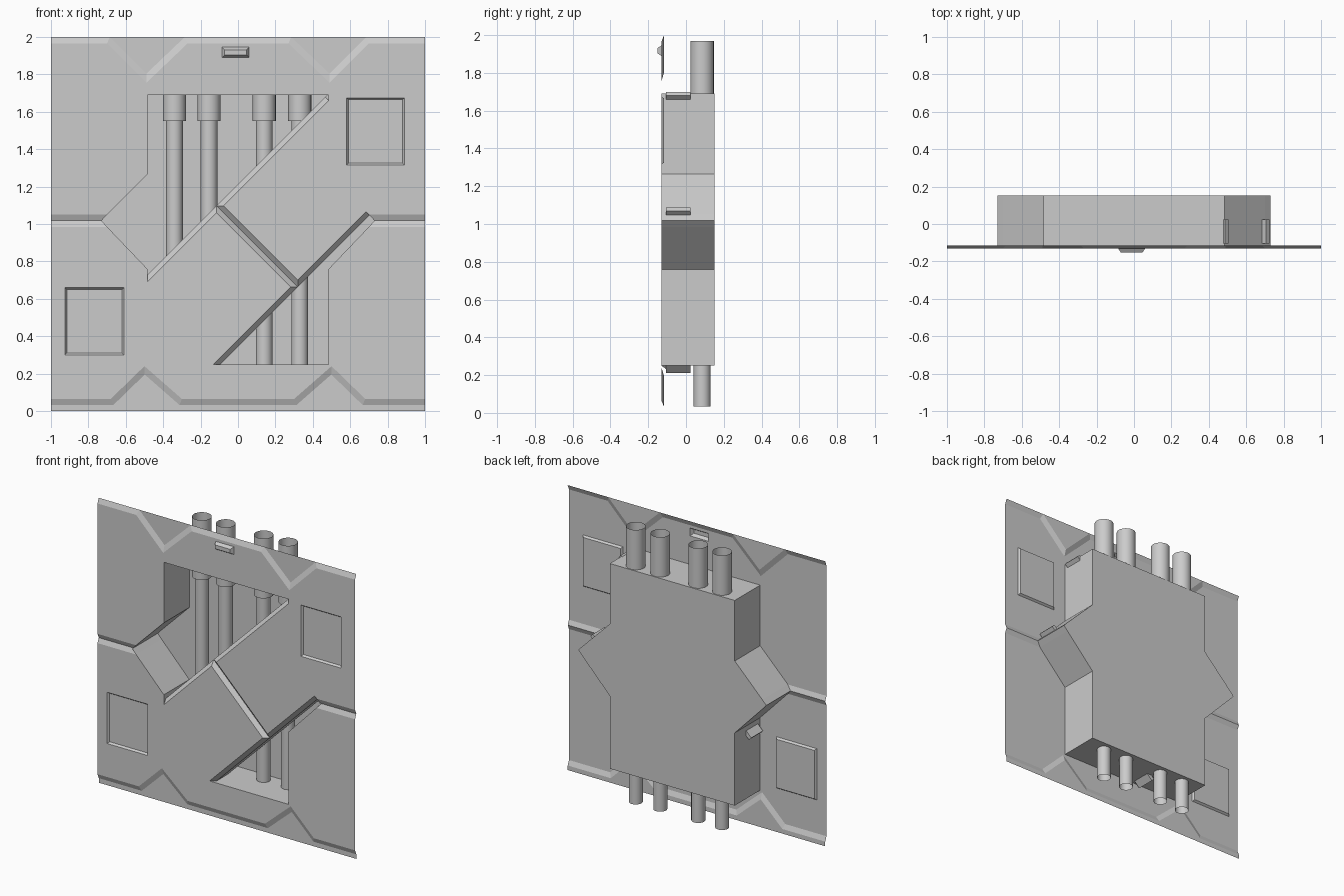
import bpy, bmesh, math
from mathutils import Vector
from mathutils.geometry import tessellate_polygon

if "Cube" in bpy.data.objects:
    bpy.data.objects.remove(bpy.data.objects["Cube"])

FRONT, FLOOR, BACK = -0.13, -0.116, 0.152
BEVEL_BACK, FLANGE_BACK = -0.105, 0.025


def at(points, y):
    return [Vector((x, y, z)) for x, z in points]


def build(name, polys, closed=False):
    """Make an object from polygons; sheets face the front."""
    bm = bmesh.new()
    for poly in polys:
        bm.faces.new([bm.verts.new(p) for p in poly])
    bmesh.ops.remove_doubles(bm, verts=bm.verts, dist=0.0005)
    bm.normal_update()
    if closed:
        bmesh.ops.recalc_face_normals(bm, faces=bm.faces)
    else:
        bmesh.ops.reverse_faces(bm, faces=[f for f in bm.faces if f.normal.y > 0])
    mesh = bpy.data.meshes.new(name)
    bm.to_mesh(mesh)
    bm.free()
    obj = bpy.data.objects.new(name, mesh)
    bpy.context.collection.objects.link(obj)
    return obj


def flat(outline, y, holes=()):
    """Triangles filling an outline with holes."""
    loops = [[Vector((x, z, 0)) for x, z in loop] for loop in (outline, *holes)]
    pts = [p for loop in loops for p in loop]
    return [[Vector((pts[i].x, y, pts[i].y)) for i in tri]
            for tri in tessellate_polygon(loops)]


def offset(path, width):
    """Shift an open path to the right of its direction, with mitred corners."""
    p = [Vector(q) for q in path]
    normals = [Vector((d.y, -d.x)).normalized() for d in (b - a for a, b in zip(p, p[1:]))]
    out = []
    for i, q in enumerate(p):
        n, m = normals[max(i - 1, 0)], normals[min(i, len(normals) - 1)]
        out.append(tuple(q + (n + m) * width / (1 + n.dot(m))))
    return out


def strip(path_a, y_a, path_b, y_b):
    a, b = at(path_a, y_a), at(path_b, y_b)
    return [[a[i], a[i + 1], b[i + 1], b[i]] for i in range(len(a) - 1)]


def rect(x0, x1, z0, z1):
    return [(x0, z0), (x1, z0), (x1, z1), (x0, z1)]


def step(box, inset, depth):
    """Sloped rim and flat centre of a sunken or raised rectangle."""
    x0, x1, z0, z1 = box
    outer = rect(*box)
    inner = rect(x0 + inset, x1 - inset, z0 + inset, z1 - inset)
    return (strip(outer + outer[:1], FRONT, inner + inner[:1], FRONT + depth)
            + flat(inner, FRONT + depth))


def mirror(points):
    """Continue a path across x = 0."""
    return points + [(-x, z) for x, z in reversed(points)]


# Wall sheets, with notched bevelled edges
apex = (0.73, 1.018)
upper_edge = mirror([(1, 1.965), (0.7, 1.965), (0.49, 1.755), (0.27, 1.965)])
lower_edge = mirror([(-1, 0.065), (-0.68, 0.065), (-0.5, 0.24), (-0.3, 0.065)])
upper_open = mirror([(-0.7, 1.05), (-0.485, 1.265), (-0.485, 1.69)])
lower_open = mirror([(0.7, 0.985), (0.485, 0.76), (0.485, 0.25)])
upper_outline = upper_edge + [(-1, 1.05)] + upper_open + [(1, 1.05)]
lower_outline = lower_edge + [(1, 0.985)] + lower_open + [(-1, 0.985)]
hatch_upper = (0.58, 0.89, 1.315, 1.675)
hatch_lower = (-0.925, -0.61, 0.3, 0.66)
grip = (-0.085, 0.06, 1.89, 1.945)

upper_rim = offset(upper_edge, 0.035)
upper = flat(upper_outline, FRONT, [rect(*hatch_upper), rect(*grip)])
upper += strip(upper_edge, FRONT, upper_rim, FLOOR)
upper += [at(upper_rim[i:i + 3], FLOOR) for i in (1, 4)]

lower_rim = offset(lower_edge, 0.033)
lower = flat(lower_outline, FRONT, [rect(*hatch_lower)])
lower += strip(lower_edge, FRONT, lower_rim, FLOOR)
lower += flat(lower_rim + [(1, 0), (-1, 0)], FLOOR)

# Side grooves between the sheets
for side in (-1, 1):
    valley = [(side * apex[0], apex[1]), (side, apex[1])]
    for sheet, z in ((upper, 1.05), (lower, 0.985)):
        sheet += strip([(side * 0.7, z), (side, z)], FRONT, valley, FLOOR)

build("upper_wall_sheet", upper)
build("lower_wall_sheet", lower)
build("upper_hatch", step(hatch_upper, 0.01, 0.014))
build("lower_hatch", step(hatch_lower, 0.01, 0.014))
build("raised_grip", step(grip, 0.014, -0.022))

# Recessed tray behind the opening
tray = upper_open + [apex] + lower_open + [(-apex[0], apex[1])]
ring = tray + tray[:1]
build("recess_tray", strip(ring, FRONT, ring, BACK) + [at(tray, BACK)], closed=True)


# Diagonal covers with bevelled edges and flange beams
def cover(name, path, rest):
    outer = offset(path, 0.026)
    build(name, flat(path + rest, FRONT) + strip(path, FRONT, outer, BEVEL_BACK))
    for label, i in (("first", 0), ("second", 2)):
        a, b, c, d = (Vector(p) for p in (path[i], path[i + 1], outer[i + 1], outer[i]))
        along = (b - a).normalized() * 0.03
        # Only the end that meets the tray wall pokes through it
        if i == 0:
            a, d = a - along, Vector(outer[0]) - along
        else:
            b, c = b + along, Vector(outer[3]) + along
        quad = [tuple(p) for p in (a, b, c, d)]
        loop = quad + quad[:1]
        sides = strip(loop, BEVEL_BACK, loop, FLANGE_BACK)
        build(f"{name}_{label}_flange",
              sides + [at(quad, BEVEL_BACK), at(quad, FLANGE_BACK)], closed=True)


cover("upper_cover", [(0.485, 1.66), (-0.0775, 1.0975), (0.32, 0.70), (0.685, 1.065)],
      [(0.485, 1.265)])
cover("lower_cover", [(-0.13, 0.25), (0.2825, 0.6625), (-0.115, 1.06), (-0.485, 0.69)],
      [(-0.485, 0.25)])


# Open pipes with wide collars at the top
def pipe(name, x):
    bm = bmesh.new()
    profile = [(0.045, 0.035), (0.045, 1.55), (0.062, 1.55), (0.062, 1.97)]
    verts = [bm.verts.new((r, 0, z)) for r, z in profile]
    edges = [bm.edges.new(pair) for pair in zip(verts, verts[1:])]
    bmesh.ops.spin(bm, geom=verts + edges, cent=(0, 0, 0), axis=(0, 0, 1),
                   angle=math.tau, steps=24)
    bmesh.ops.remove_doubles(bm, verts=bm.verts, dist=0.0005)
    bmesh.ops.recalc_face_normals(bm, faces=bm.faces)
    mesh = bpy.data.meshes.new(name)
    bm.to_mesh(mesh)
    bm.free()
    obj = bpy.data.objects.new(name, mesh)
    obj.location = (x, 0.085, 0)
    bpy.context.collection.objects.link(obj)
    bpy.ops.object.select_all(action="DESELECT")
    obj.select_set(True)
    bpy.context.view_layer.objects.active = obj
    bpy.ops.object.shade_smooth_by_angle()


for number, x in enumerate((-0.34, -0.155, 0.14, 0.33), 1):
    pipe(f"pipe_{number}", x)
